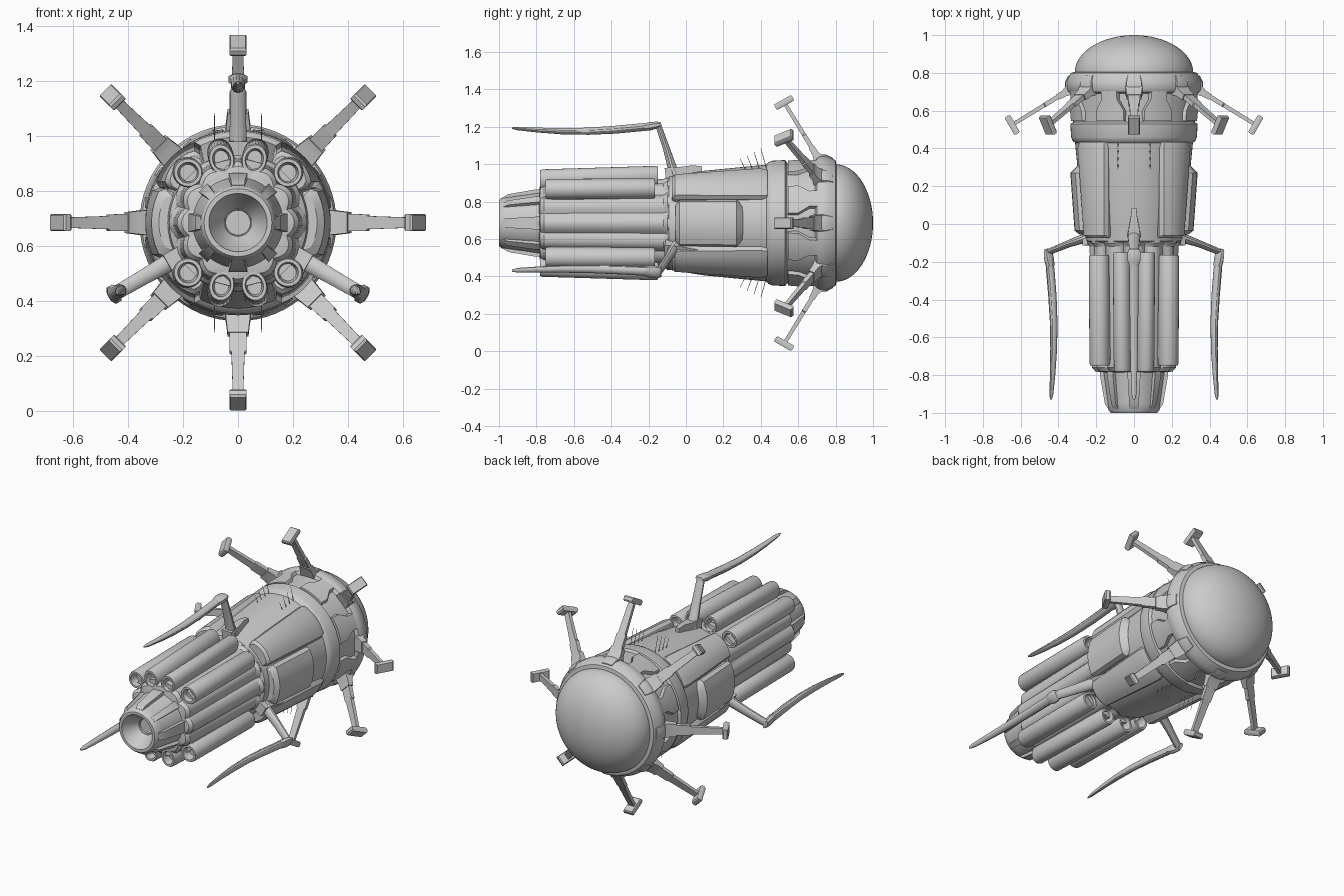
import bpy, bmesh
from math import sin, cos, pi, radians
from mathutils import Vector

if "Cube" in bpy.data.objects:
    bpy.data.objects.remove(bpy.data.objects["Cube"])

ZC = 0.685  # height of the long axis


def place(r, t, y, a):
    """Radial / tangential / axial coordinates at angle a -> world."""
    return Vector((r * cos(a) - t * sin(a), y, ZC + r * sin(a) + t * cos(a)))


def skin(name, rings):
    """Skin a list of equal-length rings and cap both ends."""
    bm = bmesh.new()
    vs = [[bm.verts.new(p) for p in ring] for ring in rings]
    n = len(rings[0])
    for A, B in zip(vs, vs[1:]):
        for i in range(n):
            j = (i + 1) % n
            bm.faces.new((A[i], A[j], B[j], B[i]))
    bm.faces.new(vs[0])
    bm.faces.new(vs[-1])
    bmesh.ops.recalc_face_normals(bm, faces=bm.faces)
    me = bpy.data.meshes.new(name)
    bm.to_mesh(me)
    bm.free()
    ob = bpy.data.objects.new(name, me)
    bpy.context.collection.objects.link(ob)
    return ob


def revolve(name, profile, n=64, lobes=0, depth=0.0):
    """Turn a (y, radius) profile about the long axis, optionally fluted."""
    rings = []
    for y, r in profile:
        ring = []
        for i in range(n):
            a = 2 * pi * i / n
            ring.append(place(r + depth * (abs(cos(lobes * a / 2)) - 1 if lobes else 0), 0, y, a))
        rings.append(ring)
    return skin(name, rings)


def loft(name, path, a, n=4):
    """Bar along (r, y, half thickness, half width) stations in the radial plane."""
    rings = []
    for i, (r, y, h, w) in enumerate(path):
        p, q = path[max(i - 1, 0)], path[min(i + 1, len(path) - 1)]
        d = Vector((q[0] - p[0], q[1] - p[1])).normalized()
        ring = []
        for k in range(n):
            b = 2 * pi * (k + 0.5) / n
            s = 1 / cos(pi / n)
            u, t = h * s * cos(b), w * s * sin(b)
            ring.append(place(r - d.y * u, t, y + d.x * u, a))
        rings.append(ring)
    return skin(name, rings)


def panel(name, a, stations, inner=0.2, bevel=0.04):
    """Curved armour plate from (y, half angle in degrees, edge r, middle r)."""
    rings = []
    for y, half, re, rm in stations:
        h = radians(half)
        ring = [place(inner, 0, y, a - h), place(re - 0.02, 0, y, a - h)]
        for k in range(7):
            f = -1 + k / 3
            ring.append(place(re + (rm - re) * (1 - f * f), 0, y, a + f * (h - bevel)))
        ring += [place(re - 0.02, 0, y, a + h), place(inner, 0, y, a + h)]
        rings.append(ring)
    return skin(name, rings)


def tube(name, a, r0, r1, y0, y1, hr, ht, n=24):
    """Hollow-ended pod; centre goes from radius r0 at y0 to r1 at y1."""
    prof = [(y0 + .05, .55), (y0, .7), (y0, .92), (y0 + .012, 1), (y1 - .012, 1),
            (y1, .92), (y1, .7), (y1 - .05, .55)]
    rings = []
    for y, s in prof:
        c = r0 + (r1 - r0) * (y - y0) / (y1 - y0)
        rings.append([place(c + s * hr * cos(2 * pi * i / n), s * ht * sin(2 * pi * i / n), y, a)
                      for i in range(n)])
    return skin(name, rings)


# Nose dome
revolve("nose_dome", [(0.79, .312)] + [(0.80 + 0.2 * sin(k * pi / 32), max(.314 * cos(k * pi / 32), .002))
                                       for k in range(17)])
# Main hull with the stepped collar
revolve("hull", [(-.10, .235), (-.09, .25), (.10, .28), (.43, .312), (.44, .325), (.46, .333),
                 (.53, .337), (.54, .322), (.69, .33), (.70, .35), (.715, .358), (.755, .358),
                 (.80, .335), (.805, .312)])
# Fluted engine core
revolve("engine_core", [(-.785, .18), (-.78, .205), (-.76, .222), (-.12, .235), (-.10, .25), (-.06, .25)],
        n=144, lobes=12, depth=.022)
# Hollow nozzle
revolve("nozzle", [(-.76, .168), (-.95, .14), (-.985, .135), (-1, .123), (-1, .106), (-.985, .102),
                   (-.91, .05), (-.91, .047), (-.90, .045)])

for k in range(8):
    a = k * pi / 4
    # Nozzle ribs, wider on the upright axes
    w = .034 if k % 2 == 0 else .022
    loft("nozzle_rib", [(.155, -.775, .025, w), (.15, -.80, .03, w), (.132, -.95, .022, w * .75),
                        (.125, -.975, .012, w * .7)], a)
    # Landing struts with socket and foot pad
    loft("strut_socket", [(.30, .735, .03, .045), (.345, .708, .028, .045), (.37, .692, .018, .042),
                          (.405, .671, .016, .038)], a)
    loft("strut", [(.36, .70, .012, .032), (.47, .632, .012, .030), (.475, .629, .011, .024),
                   (.645, .525, .010, .018)], a)
    loft("foot_pad", [(.630, .533, .048, .027), (.637, .529, .054, .031), (.652, .520, .054, .031),
                      (.659, .516, .048, .027)], a)
    # Collar clamp plates between the struts
    panel("collar_plate", a + pi / 8, [(.545, 15, .338, .338), (.60, 15, .343, .343),
                                       (.66, 9, .347, .347), (.71, 9, .352, .352)], .28, .03)
    # Clamps on the collar rim
    panel("rim_clamp", a, [(.70, 8, .358, .36), (.715, 8, .365, .366), (.75, 8, .365, .366),
                           (.785, 7, .347, .348)], .30, .03)

# Side armour plates
for a in (0, pi):
    panel("side_plate", a, [(-.055, 22, .28, .288), (-.035, 25, .31, .315), (.27, 24, .332, .337),
                            (.305, 20, .295, .302)], .2, .06)

for sx in (1, -1):
    for sz in (1, -1):
        def ang(deg):
            return pi / 2 + sz * sx * radians(deg - 90) + (pi if sz < 0 else 0)
        # Diagonal armour plates
        panel("diagonal_plate", ang(44), [(-.075, 15, .29, .305), (-.06, 17, .305, .318),
                                          (.40, 20, .333, .34), (.435, 19, .325, .332)])
        # Round pods, with saddles, and taller pods near the centre plane
        tube("round_pod", ang(45), .257, .262, -.75, -.165, .054, .054)
        loft("pod_saddle", [(.215, -.72, .03, .04), (.22, -.18, .03, .04)], ang(45))
        tube("tall_pod", ang(75.5), .237, .257, -.78, -.15, .058, .047)
        loft("tall_pod_saddle", [(.2, -.76, .03, .042), (.215, -.17, .03, .042)], ang(75.5))
        # Row of thin antennae
        for i in range(4):
            y = .325 + i * .037
            base = Vector((sx * .085, y, ZC + sz * .27))
            tip = Vector((sx * .085, y - .036, ZC + sz * (.345 + i * .018)))
            ring = [Vector((.0025 * cos(b), .0025 * sin(b), 0)) for b in (0, pi / 2, pi, 3 * pi / 2)]
            skin("antenna", [[base + v for v in ring], [tip + v * .5 for v in ring]])

# Three jointed claw arms
for deg in (90, 210, 330):
    a = radians(deg)
    loft("claw_mount", [(.26, -.11, .035, .034), (.27, -.03, .03, .030), (.285, .04, .024, .017),
                        (.285, .085, .018, .012)], a)
    loft("claw_upper_arm", [(.25, -.055, .034, .034), (.30, -.075, .024, .032), (.40, -.105, .018, .028),
                            (.50, -.14, .016, .026), (.525, -.148, .014, .024)], a, 12)
    loft("claw_elbow", [(.528, -.132, .010, .026), (.525, -.15, .018, .034), (.518, -.19, .022, .034),
                        (.512, -.225, .020, .024)], a, 8)
    loft("claw_blade", [(.523, -.15, .016, .026), (.512, -.24, .021, .025), (.499, -.38, .021, .024),
                        (.491, -.52, .019, .022), (.491, -.66, .017, .020), (.497, -.79, .013, .017),
                        (.505, -.90, .009, .013), (.508, -.93, .004, .006)], a, 12)

# Smooth rounded surfaces, keep hard edges
bpy.ops.object.select_all(action='SELECT')
bpy.context.view_layer.objects.active = bpy.context.selected_objects[0]
bpy.ops.object.shade_smooth_by_angle(angle=radians(32))
